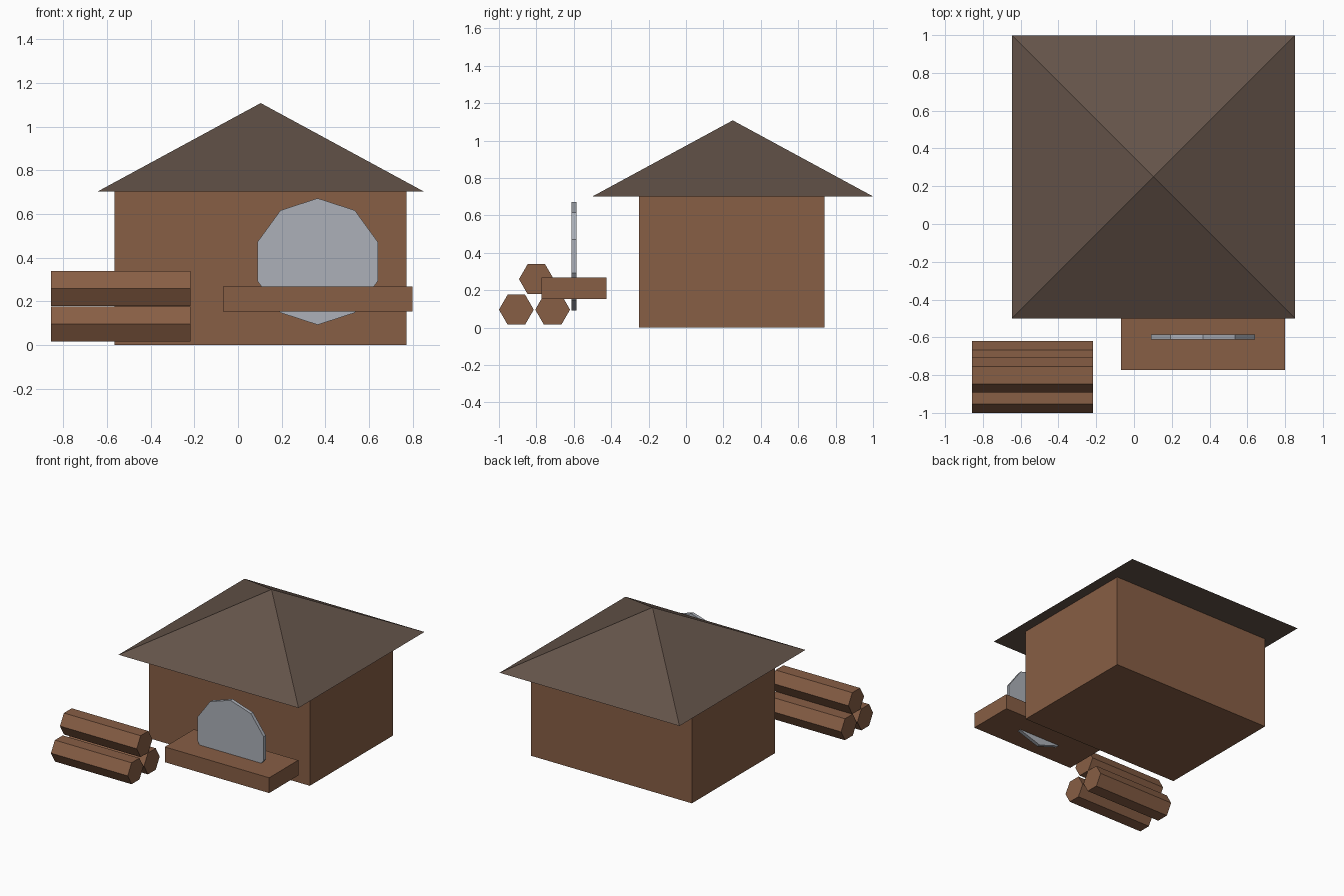
import bpy, math
from math import pi

if "Cube" in bpy.data.objects:
    bpy.data.objects.remove(bpy.data.objects["Cube"])


def material(name, rgb):
    m = bpy.data.materials.new(name)
    m.diffuse_color = (*rgb, 1.0)
    m.use_nodes = True
    m.node_tree.nodes["Principled BSDF"].inputs["Base Color"].default_value = m.diffuse_color
    return m


wood = material("brown wood", (0.243, 0.112, 0.059))
dark = material("dark roof brown", (0.127, 0.087, 0.067))
steel = material("grey steel", (0.413, 0.434, 0.479))


def finish(name, mat):
    ob = bpy.context.object
    ob.name = name
    ob.data.materials.append(mat)
    return ob


def box(name, x, y, z, mat):
    """Box given by its (min, max) range on each axis."""
    bpy.ops.mesh.primitive_cube_add(size=1, location=[sum(r) / 2 for r in (x, y, z)])
    ob = finish(name, mat)
    ob.scale = [r[1] - r[0] for r in (x, y, z)]
    return ob


def prism(name, sides, radius, depth, loc, rot, mat):
    bpy.ops.mesh.primitive_cylinder_add(vertices=sides, radius=radius, depth=depth,
                                        location=loc, rotation=rot)
    return finish(name, mat)


# Hut walls
box("hut_walls", (-0.567, 0.773), (-0.25, 0.74), (0, 0.703), wood)

# Pyramid roof with a flat underside
bpy.ops.mesh.primitive_cone_add(vertices=4, radius1=1.498 / math.sqrt(2), radius2=0,
                                depth=0.406, location=(0.104, 0.25, 0.905),
                                rotation=(0, 0, pi / 4))
finish("roof", dark)

# Work bench with a ten-sided saw blade standing through it
box("bench", (-0.069, 0.80), (-0.772, -0.426), (0.152, 0.267), wood)
prism("saw_blade", 10, 0.29, 0.026, (0.365, -0.598, 0.382), (pi / 2, 0, 0), steel)

# Stack of three six-sided logs lying along x, corners pointing to front and back
for i, (y, z) in enumerate([(-0.907, 0.096), (-0.713, 0.096), (-0.80, 0.259)]):
    prism(f"log_{i + 1}", 6, 0.093, 0.639, (-0.5375, y, z), (0, pi / 2, 0), wood)
